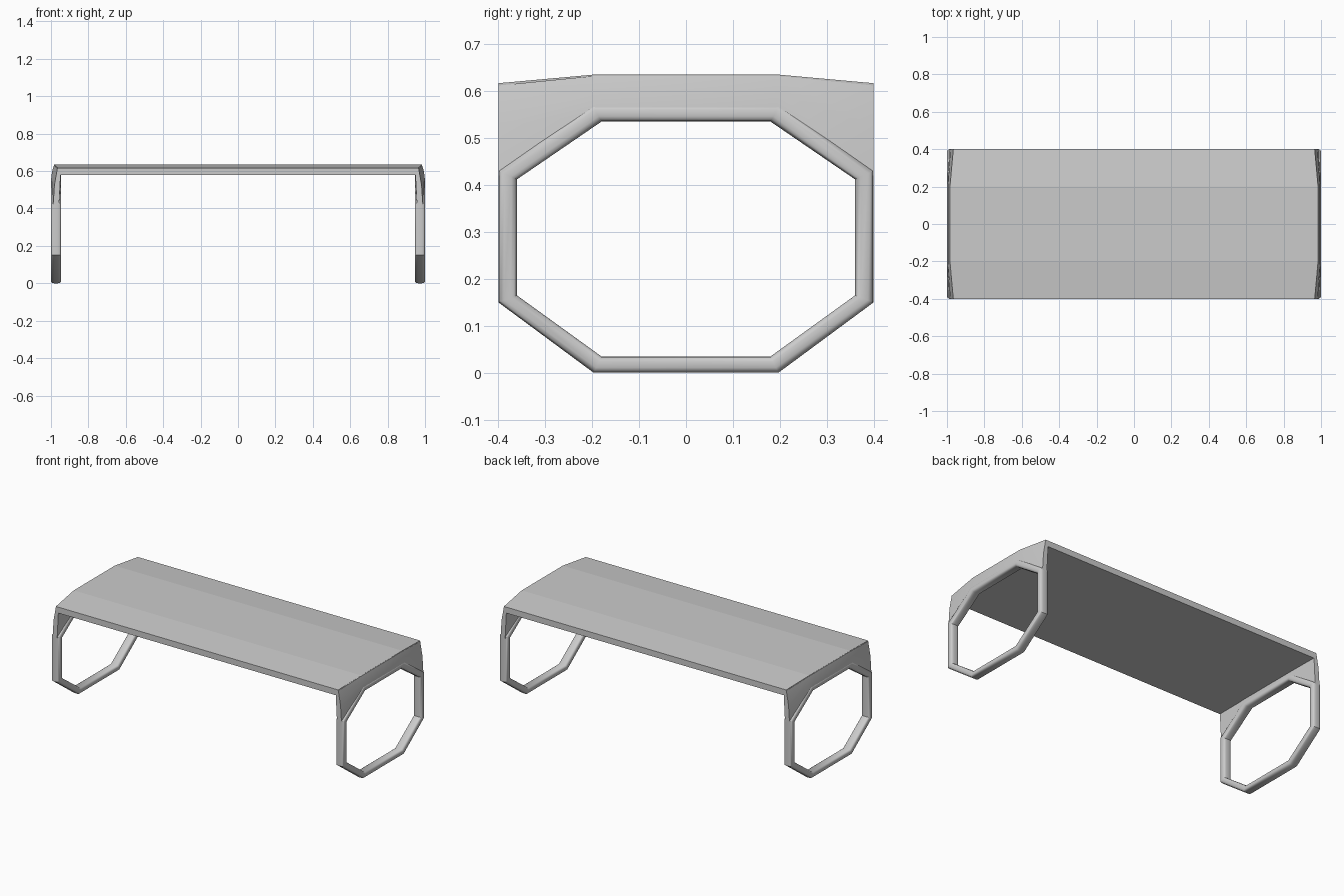
import bpy, bmesh, math

if "Cube" in bpy.data.objects:
    bpy.data.objects.remove(bpy.data.objects["Cube"])


def make(name, verts, faces, angle=40):
    me = bpy.data.meshes.new(name)
    me.from_pydata(verts, [], faces)
    bm = bmesh.new()
    bm.from_mesh(me)
    bmesh.ops.recalc_face_normals(bm, faces=bm.faces)
    bm.to_mesh(me)
    bm.free()
    ob = bpy.data.objects.new(name, me)
    bpy.context.collection.objects.link(ob)
    bpy.ops.object.select_all(action='DESELECT')
    ob.select_set(True)
    bpy.context.view_layer.objects.active = ob
    bpy.ops.object.shade_smooth_by_angle(angle=math.radians(angle))
    return ob


def loft(rings, closed):
    """Skin equal-sized rings; cap the ends when the path is open."""
    n, m = len(rings[0]), len(rings)
    verts = [p for r in rings for p in r]
    faces = []
    for i in range(m if closed else m - 1):
        j = (i + 1) % m
        for k in range(n):
            l = (k + 1) % n
            faces.append((i * n + k, i * n + l, j * n + l, j * n + k))
    if not closed:
        faces += [tuple(range(n)), tuple((m - 1) * n + k for k in range(n))]
    return verts, faces


# Table top: slightly crowned slab with faceted ends
profile = [(-.4, .58, .96), (-.2, .58, .978), (.2, .58, .978), (.4, .58, .96),
           (.4, .617, .965), (.2, .635, .983), (-.2, .635, .983), (-.4, .617, .965)]
make("table_top", *loft([[(s * x, y, z) for y, z, x in profile] for s in (-1, 1)], False), 4)

# Octagonal leg loops: inner and outer corner of each mitre
corners = [((.36, .412), (.4, .43)), ((.18, .535), (.2, .572)),
           ((-.18, .535), (-.2, .572)), ((-.36, .412), (-.4, .43)),
           ((-.36, .165), (-.4, .15)), ((-.18, .035), (-.197, 0)),
           ((.18, .035), (.197, 0)), ((.36, .165), (.4, .15))]


def rounded(t):
    c, s = math.cos(t), math.sin(t)
    return math.copysign(abs(c) ** .6, c), math.copysign(abs(s) ** .6, s)


section = [rounded(math.tau * (i + .5) / 16) for i in range(16)]

# Corner gussets: (y, z, inner x, outer x) for the lower and upper edge
gusset = [((.4, .42, .957, .988), (.4, .612, .947, .966)),
          ((.19, .552, .946, .999), (.2, .632, .945, .984))]
gusset += [tuple((-y, z, a, b) for y, z, a, b in st) for st in reversed(gusset)]

for side, s in (("left", -1), ("right", 1)):
    rings = []
    for (yi, zi), (yo, zo) in corners:
        rings.append([(s * (.9725 + .0275 * u),
                       yi + (yo - yi) * (v + 1) / 2,
                       zi + (zo - zi) * (v + 1) / 2) for u, v in section])
    make(side + "_leg_loop", *loft(rings, True))

    rings = []
    for (y0, z0, a0, b0), (y1, z1, a1, b1) in gusset:
        zm, ym = z0 + (z1 - z0) * .55, y0 + (y1 - y0) * .55
        bm_ = b0 + (b1 - b0) * .3
        rings.append([(s * a0, y0, z0), (s * b0, y0, z0), (s * bm_, ym, zm),
                      (s * b1, y1, z1), (s * a1, y1, z1)])
    make(side + "_end_panel", *loft(rings, False))
